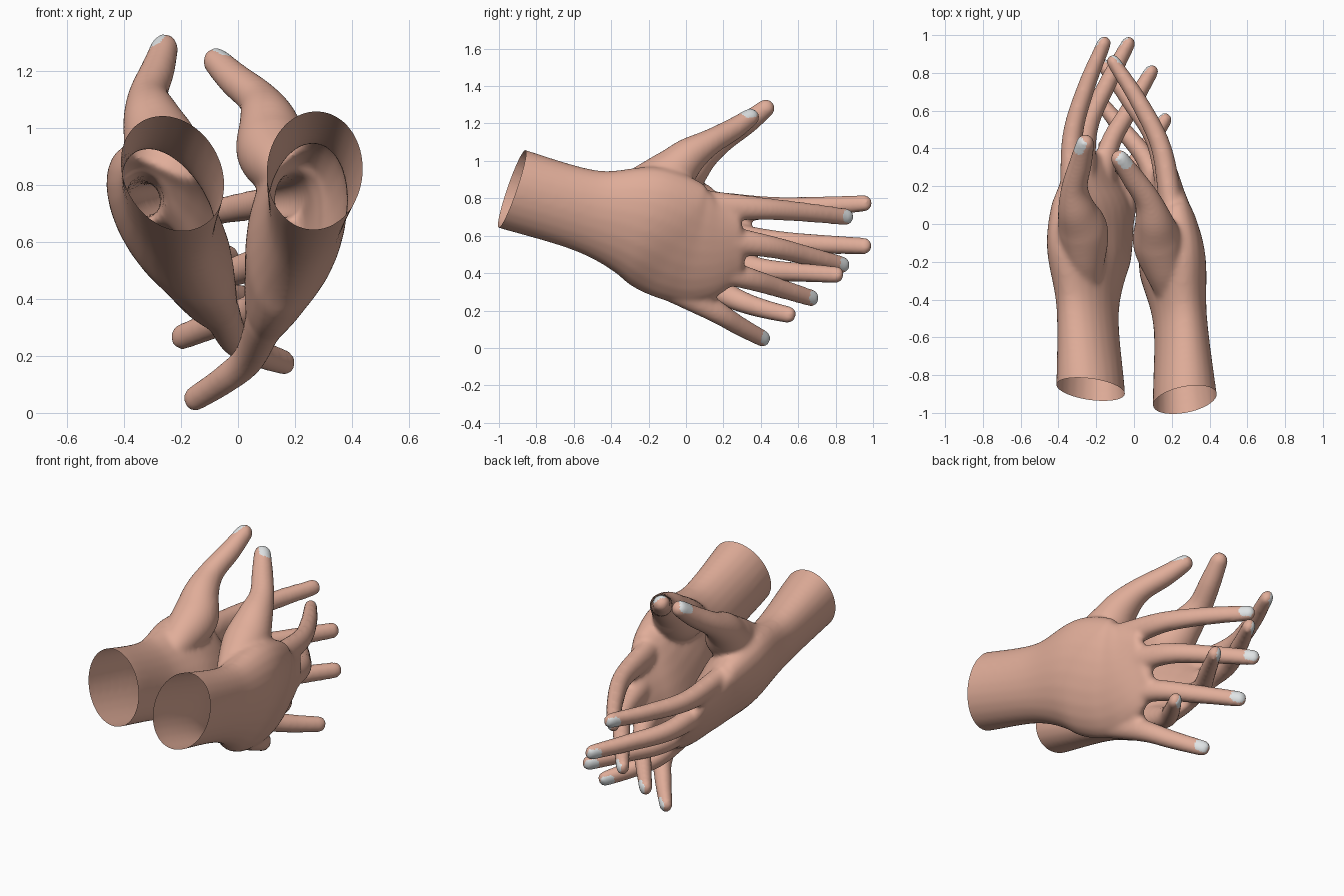
import bpy, bmesh, math
from mathutils import Vector, Matrix

if "Cube" in bpy.data.objects:
    bpy.data.objects.remove(bpy.data.objects["Cube"])


def material(name, rgb):
    m = bpy.data.materials.new(name)
    m.diffuse_color = (*rgb, 1)
    m.use_nodes = True
    m.node_tree.nodes["Principled BSDF"].inputs["Base Color"].default_value = m.diffuse_color
    return m


SKIN = material("skin", (0.75, 0.42, 0.32))
NAIL = material("pale_nail", (0.74, 0.77, 0.78))

# Right hand sections: x, y, z, half thickness, half height, roll in degrees
PALM = [(.285, -1.05, .89, .172, .225, 8), (.27, -.93, .85, .17, .222, 8),
        (.245, -.52, .73, .140, .228, 10), (.205, -.22, .66, .168, .325, 13),
        (.170, -.02, .565, .132, .335, 14), (.170, .12, .535, .088, .295, 15),
        (.165, .27, .54, .048, .19, 17)]
THUMB = [(.19, -.42, .80, .05, .05, 0), (.165, -.26, .855, .105, .105, 0),
         (.125, -.10, .92, .132, .130, 0),
         (.105, .015, 1.025, .102, .100, 0), (.07, .13, 1.10, .071, .071, 0),
         (-.01, .25, 1.168, .061, .061, 0), (-.076, .345, 1.233, .050, .050, 0)]
# Finger centre lines from knuckle to fingertip
FINGERS = [
    [(.20, .08, .76), (.145, .40, .745), (.03, .64, .725), (-.11, .86, .70)],
    [(.19, .12, .59), (.12, .43, .545), (-.02, .65, .493), (-.16, .84, .443)],
    [(.15, .06, .45), (.075, .32, .375), (-.06, .50, .32), (-.20, .675, .265)],
    [(.095, -.07, .33), (.04, .16, .195), (-.05, .29, .115), (-.155, .415, .048)]]
FINGER_SIZE = [(.066, .088), (.055, .062), (.048, .053), (.038, .047)]
# Flesh between the ring and little fingers
WEB = [(.13, -.08, .42, .06, .08, 0), (.10, .02, .34, .055, .08, 0),
       (.08, .12, .28, .045, .055, 0)]
CUT_POINT, CUT_NORMAL = Vector((.27, -.93, .85)), Vector((-.15, .95, -.32))


def spline(rows, steps=8):
    """Smooth curve through all section values."""
    rows = [Vector(r) for r in rows]
    rows = [rows[0] * 2 - rows[1]] + rows + [rows[-1] * 2 - rows[-2]]
    out = []
    for a, b, c, d in zip(rows, rows[1:], rows[2:], rows[3:]):
        for i in range(steps):
            t = i / steps
            out.append(.5 * (2 * b + (c - a) * t + (2 * a - 5 * b + 4 * c - d) * t ** 2
                             + (3 * b - a - 3 * c + d) * t ** 3))
    return out + [rows[-2]]


def loft(bm, rows, sides=24):
    """Closed tube of elliptical rings with a rounded far end."""
    pts = spline(rows)
    centres = [Vector(p[:3]) for p in pts]
    specs = []
    for i, p in enumerate(pts):
        t = (centres[min(i + 1, len(pts) - 1)] - centres[max(i - 1, 0)]).normalized()
        specs.append((centres[i], t, p[3], p[4], p[5]))
    c, t, w, h, roll = specs[-1]
    for k in range(1, 6):
        a = math.radians(16 * k)
        specs.append((c + t * w * math.sin(a), t, w * math.cos(a), h * math.cos(a), roll))
    rings = []
    for c, t, w, h, roll in specs:
        r = math.radians(roll)
        up = Vector((math.sin(r), 0, math.cos(r)))
        side = t.cross(up).normalized()
        up = side.cross(t)
        rings.append([bm.verts.new(c + side * w * math.cos(q) + up * h * math.sin(q))
                      for q in (2 * math.pi * j / sides for j in range(sides))])
    for a, b in zip(rings, rings[1:]):
        for j in range(sides):
            k = (j + 1) % sides
            bm.faces.new((a[j], a[k], b[k], b[j]))
    bm.faces.new(rings[0][::-1])
    bm.faces.new(rings[-1])


def frame(wrist, index, pinky):
    """Axes of a hand from three landmarks."""
    wrist, index, pinky = Vector(wrist), Vector(index), Vector(pinky)
    y = (index - wrist).normalized()
    x = y.cross(pinky - wrist).normalized()
    m = Matrix((x, y, x.cross(y))).transposed().to_4x4()
    m.translation = wrist
    return m


def hand_mesh():
    # Palm, thumb and fingers fused into one smooth skin
    bm = bmesh.new()
    for part in (PALM, THUMB, WEB):
        loft(bm, part)
    for path in FINGERS:
        loft(bm, [(*p, *s, 0) for p, s in zip(path, FINGER_SIZE)])
    bmesh.ops.recalc_face_normals(bm, faces=bm.faces)
    me = bpy.data.meshes.new("hand_source")
    bm.to_mesh(me)
    src = bpy.data.objects.new("hand_source", me)
    bpy.context.collection.objects.link(src)
    rm = src.modifiers.new("fuse", 'REMESH')
    rm.mode, rm.voxel_size = 'VOXEL', .0105
    sm = src.modifiers.new("soften", 'SMOOTH')
    sm.factor, sm.iterations = .5, 24
    dg = bpy.context.evaluated_depsgraph_get()
    out = bpy.data.meshes.new_from_object(src.evaluated_get(dg))
    bpy.data.objects.remove(src)
    out.materials.clear()
    out.materials.append(SKIN)
    out.materials.append(NAIL)

    # Open the wrist
    bm.clear()
    bm.from_mesh(out)
    bmesh.ops.bisect_plane(bm, geom=bm.verts[:] + bm.edges[:] + bm.faces[:],
                           plane_co=CUT_POINT, plane_no=CUT_NORMAL, clear_inner=True)
    bm.normal_update()

    # Nails: faces near each tip that look toward the back of the hand
    tips = [(Vector(p[-1]), (Vector(p[-1]) - Vector(p[-2])).normalized(),
             Vector((.84, .52, .1)), .040) for p in FINGERS]
    a, b = Vector(THUMB[-1][:3]), Vector(THUMB[-2][:3])
    tips.append((a, (a - b).normalized(), Vector((.8, -.35, .5)), .046))
    for f in bm.faces:
        f.smooth = True
        f.material_index = 0
        c = f.calc_center_median()
        for tip, d, back, r in tips:
            back = (back - d * back.dot(d)).normalized()
            v = c - tip
            along, across = v.dot(d), v.dot(d.cross(back))
            if (v.length < .12 and v.dot(back) > 0 and f.normal.dot(back) > .3
                    and (abs(along + .008) / (r * .95)) ** 3 + (abs(across) / (r * .84)) ** 3 < 1):
                f.material_index = 1
    bm.to_mesh(out)
    bm.free()
    return out


def add(name, me):
    me.name = name
    ob = bpy.data.objects.new(name, me)
    bpy.context.collection.objects.link(ob)


right = hand_mesh()
left = right.copy()
# The left hand is the mirrored right hand, rolled and lifted a little
mirrored = frame((-.27, -.93, .85), (.12, .88, .71), (.17, .43, .04))
target = frame((-.23, -.875, .84), (-.155, .985, .785), (.175, .585, .18))
left.transform(target @ mirrored.inverted() @ Matrix.Scale(-1, 4, (1, 0, 0)))
left.flip_normals()
add("right_hand", right)
add("left_hand", left)
